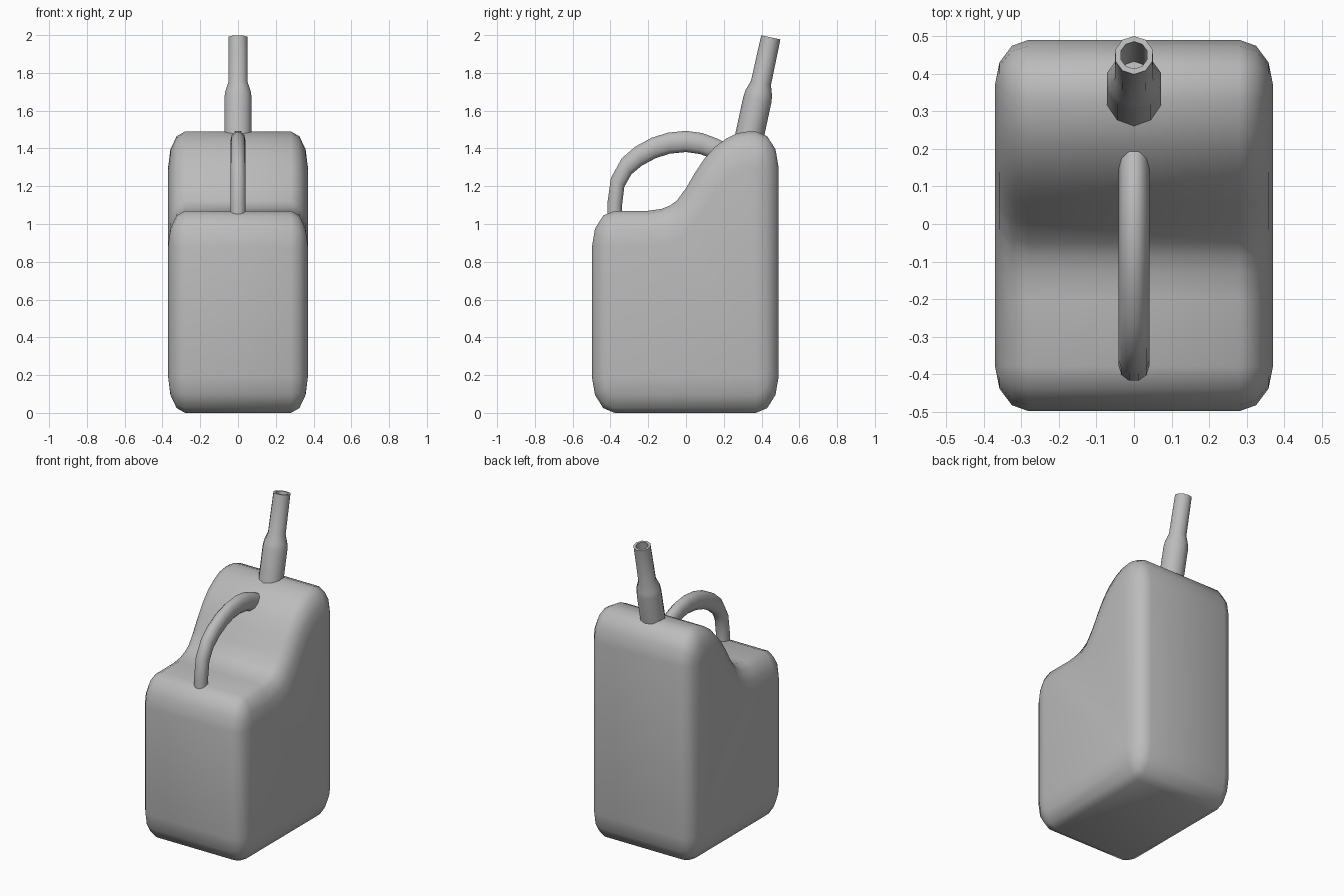
import bpy, bmesh, math
from mathutils import Vector, Matrix

cube = bpy.data.objects.get("Cube")
if cube:
    bpy.data.objects.remove(cube, do_unlink=True)

# One plain grey for everything
grey = bpy.data.materials.new("plain grey")
grey.use_nodes = True
COLOUR = (0.5, 0.5, 0.5, 1)
grey.diffuse_color = COLOUR
grey.node_tree.nodes["Principled BSDF"].inputs["Base Color"].default_value = COLOUR


def finish(name, bm, angle):
    bmesh.ops.remove_doubles(bm, verts=bm.verts, dist=0.0005)
    bmesh.ops.recalc_face_normals(bm, faces=bm.faces)
    mesh = bpy.data.meshes.new(name)
    bm.to_mesh(mesh)
    bm.free()
    mesh.materials.append(grey)
    obj = bpy.data.objects.new(name, mesh)
    bpy.context.collection.objects.link(obj)
    bpy.ops.object.select_all(action='DESELECT')
    obj.select_set(True)
    bpy.context.view_layer.objects.active = obj
    bpy.ops.object.shade_smooth_by_angle(angle=math.radians(angle))


def loft(bm, rings):
    """Join equal rings of points into a tube with closed ends."""
    rows = [[bm.verts.new(p) for p in ring] for ring in rings]
    n = len(rows[0])
    for a, b in zip(rows, rows[1:]):
        for i in range(n):
            bm.faces.new((a[i], a[(i + 1) % n], b[(i + 1) % n], b[i]))
    bm.faces.new(rows[0])
    bm.faces.new(rows[-1])


# Body: stepped side profile with all edges rounded by unit arcs in a
# stretched space, so that the rounding is taller than it is wide
ROUND = Vector((0.09, 0.12, 0.19))
HALF_WIDTH = 0.37 / ROUND.x
STEPS = 3
ARC = [math.pi / 2 * k / STEPS for k in range(STEPS + 1)]


def corner(y, z, sy, sz, start):
    """Points and outward normals of a rounded corner, anticlockwise."""
    centre = Vector((y / ROUND.y - sy, z / ROUND.z - sz))
    normals = [Vector((math.cos(start + a), math.sin(start + a))) for a in ARC]
    return [(centre + n, n) for n in normals]


slope = [Vector((y / ROUND.y, z / ROUND.z)) for y, z in
         [(0.33, 1.49), (0.27, 1.48), (0.21, 1.45), (0.155, 1.41), (0.10, 1.35),
          (0.05, 1.275), (0.0, 1.19), (-0.05, 1.122), (-0.085, 1.098),
          (-0.13, 1.08), (-0.20, 1.07)]]
shoulder = []
for i, p in enumerate(slope):
    normal = Vector((0, 1))
    if 0 < i < len(slope) - 1:
        t = (slope[i + 1] - slope[i - 1]).normalized()
        normal = Vector((t.y, -t.x))
    shoulder.append((p, normal))

quarter = math.pi / 2
outline = (corner(-0.498, 0, -1, -1, 2 * quarter) + corner(0.49, 0, 1, -1, 3 * quarter)
           + corner(0.49, 1.49, 1, 1, 0) + shoulder
           + corner(-0.498, 1.07, -1, 1, quarter))
layers = [(-HALF_WIDTH + 1 - math.cos(a), 1 - math.sin(a)) for a in ARC]
layers += [(-x, inset) for x, inset in reversed(layers)]
bm = bmesh.new()
loft(bm, [[(x * ROUND.x, (p.x - n.x * inset) * ROUND.y, (p.y - n.y * inset) * ROUND.z)
           for p, n in outline] for x, inset in layers])
finish("body", bm, 60)

# Handle: arched tube, thicker vertically than sideways
STRETCH = 1.44
path = [(-0.378, 1.0), (-0.378, 1.1), (-0.362, 1.22), (-0.315, 1.305),
        (-0.25, 1.36), (-0.17, 1.403), (-0.09, 1.428), (0, 1.437),
        (0.08, 1.426), (0.15, 1.40), (0.24, 1.355)]
pts = [Vector((0, y, z / STRETCH)) for y, z in path]
rings = []
for i, p in enumerate(pts):
    along = (pts[min(i + 1, len(pts) - 1)] - pts[max(i - 1, 0)]).normalized()
    side = Vector((1, 0, 0))
    up = along.cross(side)
    rings.append([p + 0.041 * (side * math.cos(t) + up * math.sin(t))
                  for t in (math.tau * k / 10 for k in range(10))])
bm = bmesh.new()
loft(bm, rings)
bmesh.ops.scale(bm, vec=(1, 1, STRETCH), verts=bm.verts)
finish("handle", bm, 50)

# Spout: leaning tube with a wide collar, narrow neck and hollow mouth
base, tip = Vector((0, 0.322, 1.40)), Vector((0, 0.449, 1.988))
axis = tip - base
length = axis.length
turn = axis.to_track_quat('Z', 'Y').to_matrix().to_4x4()
place = Matrix.Translation(base) @ turn
outline = [(0.076, 0), (0.076, 0.265), (0.072, 0.30), (0.054, 0.355),
           (0.052, length), (0.037, length), (0.037, length - 0.25)]
bm = bmesh.new()
loft(bm, [[place @ Vector((r * math.sin(t), r * math.cos(t), h))
           for t in (math.tau * k / 10 for k in range(10))]
          for r, h in outline])
finish("spout", bm, 50)
